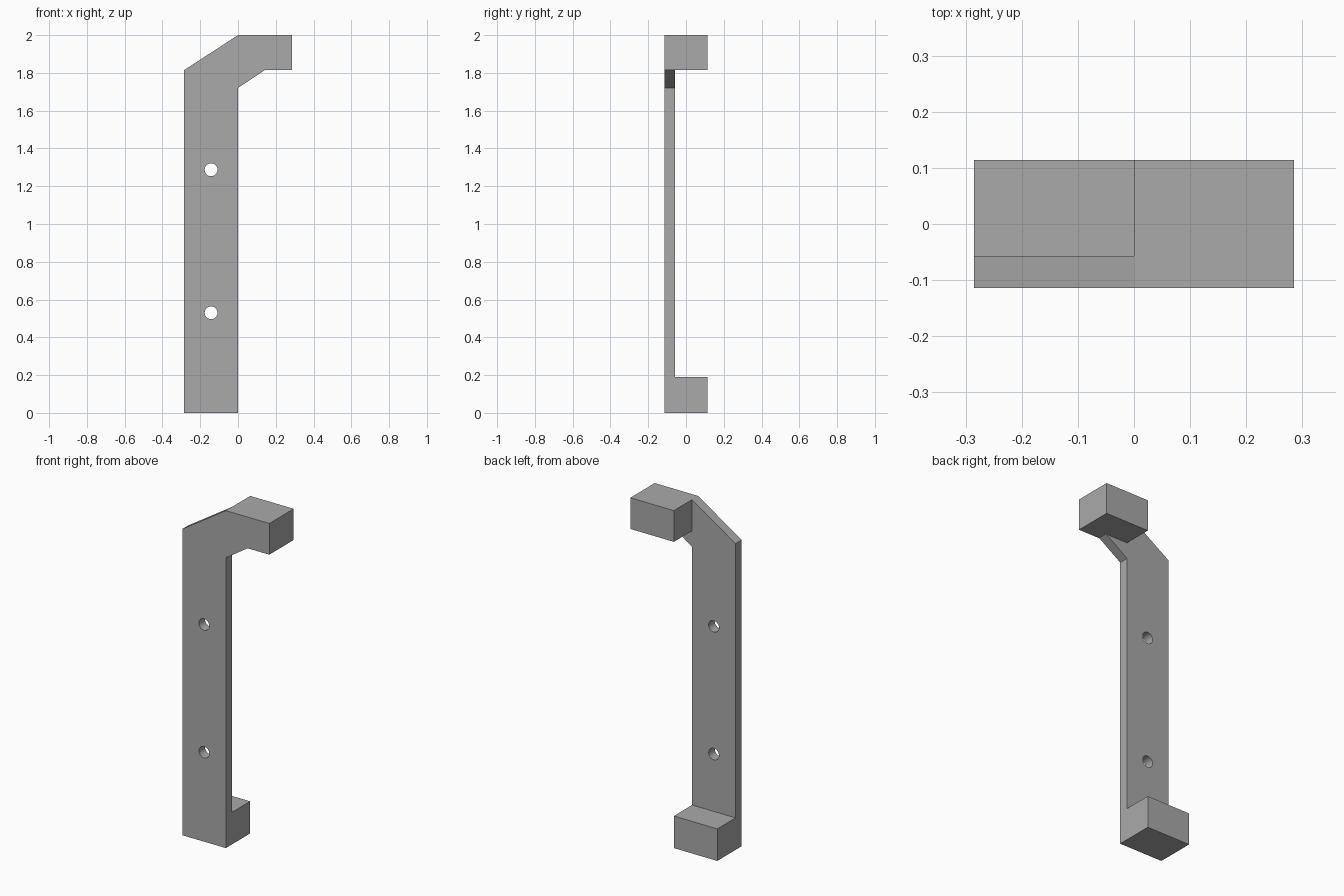
import bpy
import bmesh
from mathutils import Matrix, Vector

cube = bpy.data.objects.get("Cube")
if cube:
    bpy.data.objects.remove(cube, do_unlink=True)

HALF_W, HALF_D = 0.285, 0.114
PLATE_BACK = -0.057      # rear face of the thin plate
FOOT_TOP, HOOK_BOTTOM = 0.19, 1.815

grey = bpy.data.materials.new("plain grey")
grey.use_nodes = True
colour = (0.4, 0.4, 0.4, 1)
grey.diffuse_color = colour
grey.node_tree.nodes["Principled BSDF"].inputs["Base Color"].default_value = colour


def add_object(name, bm):
    bmesh.ops.recalc_face_normals(bm, faces=bm.faces)
    mesh = bpy.data.meshes.new(name)
    bm.to_mesh(mesh)
    bm.free()
    mesh.materials.append(grey)
    obj = bpy.data.objects.new(name, mesh)
    bpy.context.collection.objects.link(obj)
    return obj


def extrude_profile(name, points, y0, y1):
    """Extrude an x-z outline along y."""
    bm = bmesh.new()
    face = bm.faces.new([bm.verts.new((x, y0, z)) for x, z in points])
    result = bmesh.ops.extrude_face_region(bm, geom=[face])
    moved = [v for v in result["geom"] if isinstance(v, bmesh.types.BMVert)]
    bmesh.ops.translate(bm, verts=moved, vec=Vector((0, y1 - y0, 0)))
    return add_object(name, bm)


def cut(target, cutter):
    mod = target.modifiers.new(cutter.name, "BOOLEAN")
    mod.operation = "DIFFERENCE"
    mod.solver = "EXACT"
    mod.object = cutter
    cutter.hide_render = True
    bpy.context.view_layer.objects.active = target
    bpy.ops.object.modifier_apply(modifier=mod.name)
    bpy.data.objects.remove(cutter, do_unlink=True)


# Full-depth bracket outline with the angled neck and hook
bracket = extrude_profile("bracket", [
    (-HALF_W, 0), (0, 0), (0, 1.72), (HALF_W / 2, HOOK_BOTTOM),
    (HALF_W, HOOK_BOTTOM), (HALF_W, 2), (0, 2), (-HALF_W, HOOK_BOTTOM),
], -HALF_D, HALF_D)

# Rear pocket leaves a thin plate between the foot and the hook
cut(bracket, extrude_profile("rear_pocket", [
    (-0.5, FOOT_TOP), (0.5, FOOT_TOP), (0.5, HOOK_BOTTOM),
    (0, HOOK_BOTTOM), (0, 2.2), (-0.5, 2.2),
], PLATE_BACK, 0.3))

# Two round screw holes through the plate
for z in (0.53, 1.287):
    bm = bmesh.new()
    bmesh.ops.create_cone(
        bm, cap_ends=True, segments=32, radius1=0.034, radius2=0.034, depth=0.5,
        matrix=Matrix.Translation((-HALF_W / 2, 0, z)) @ Matrix.Rotation(1.5708, 4, "X"))
    cut(bracket, add_object("screw_hole", bm))

# Smooth hole walls, crisp edges elsewhere
bpy.ops.object.select_all(action="DESELECT")
bracket.select_set(True)
bpy.context.view_layer.objects.active = bracket
bpy.ops.object.shade_smooth_by_angle()
